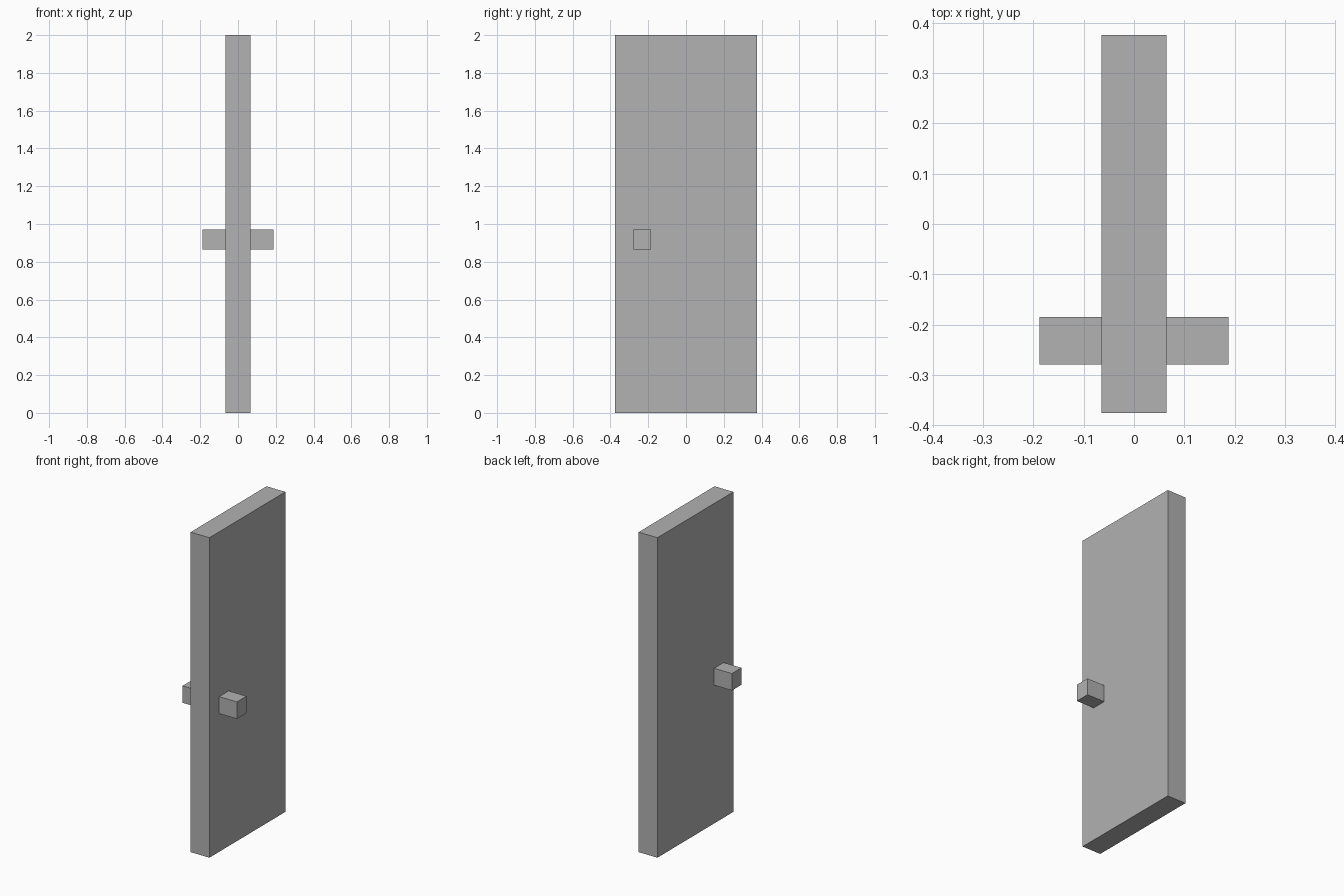
import bpy

if "Cube" in bpy.data.objects:
    bpy.data.objects.remove(bpy.data.objects["Cube"], do_unlink=True)

# Single grey material
grey = bpy.data.materials.new("plain_grey")
grey.use_nodes = True
colour = (0.445, 0.445, 0.445, 1)
grey.diffuse_color = colour
grey.node_tree.nodes["Principled BSDF"].inputs["Base Color"].default_value = colour


def box(name, centre, size):
    bpy.ops.mesh.primitive_cube_add(size=1, location=centre)
    obj = bpy.context.object
    obj.name = name
    obj.scale = size
    bpy.ops.object.transform_apply(location=False, rotation=False, scale=True)
    obj.data.materials.append(grey)
    return obj


# Door slab
THICKNESS = 0.13
box("door_panel", (0, 0, 1), (THICKNESS, 0.75, 2))

# Square knob on each side of the slab
KNOB_DEPTH = 0.123
for name, side in (("left_knob", 1), ("right_knob", -1)):
    x = side * (THICKNESS + KNOB_DEPTH) / 2
    box(name, (x, -0.232, 0.917), (KNOB_DEPTH, 0.094, 0.106))
